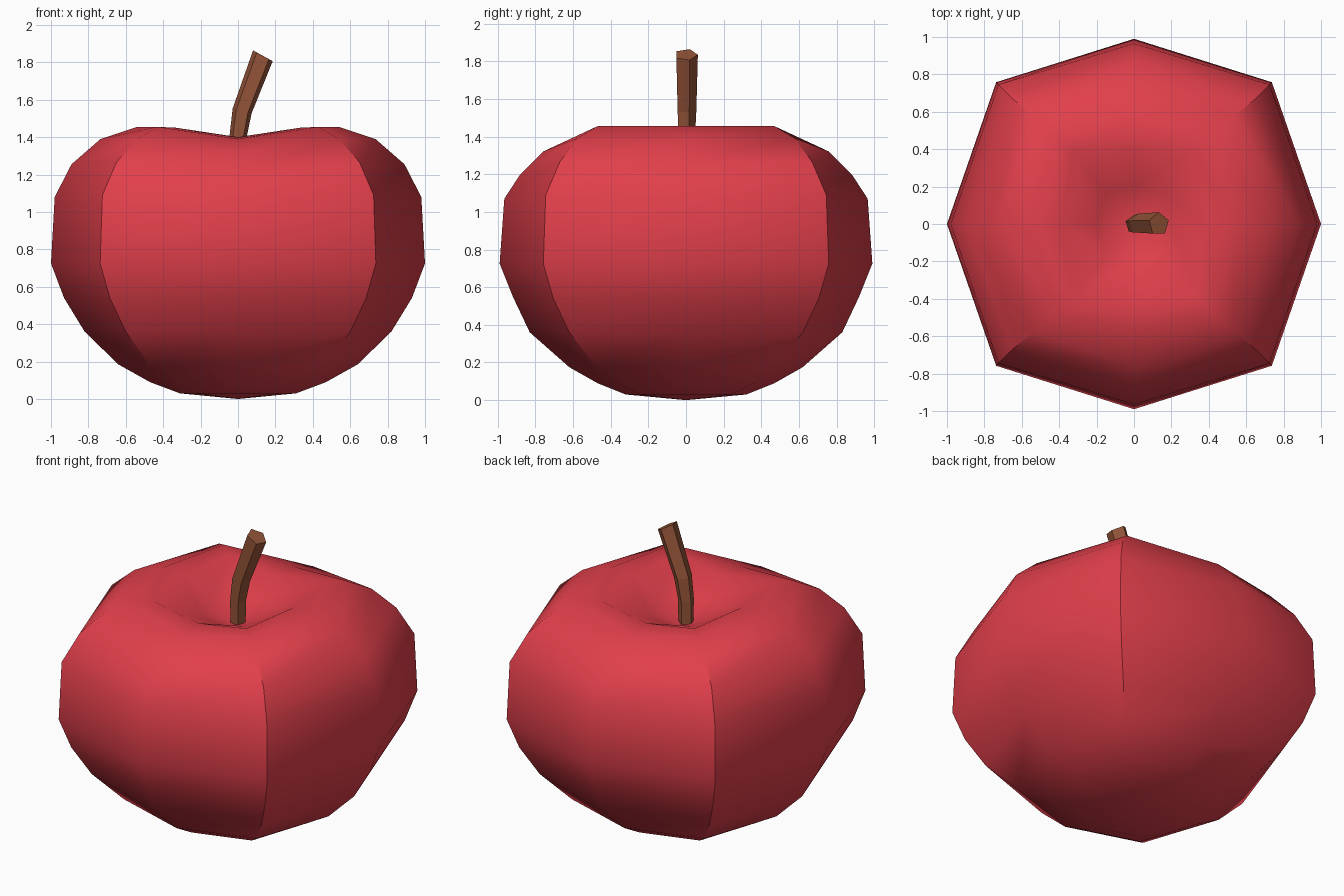
import bpy, bmesh, math
from mathutils import Vector

if "Cube" in bpy.data.objects:
    bpy.data.objects.remove(bpy.data.objects["Cube"])


def material(name, color):
    m = bpy.data.materials.new(name)
    m.diffuse_color = (*color, 1)
    m.use_nodes = True
    m.node_tree.nodes["Principled BSDF"].inputs["Base Color"].default_value = m.diffuse_color
    return m


def loft(name, rings, mat, bottom=None, top=None):
    """Skin a stack of closed rings; each end is a pole point or a flat cap."""
    bm = bmesh.new()
    loops = [[bm.verts.new(p) for p in ring] for ring in rings]
    n = len(loops[0])
    for a, b in zip(loops, loops[1:]):
        for i in range(n):
            j = (i + 1) % n
            bm.faces.new((a[i], a[j], b[j], b[i]))
    for loop, pole in ((loops[0], bottom), (loops[-1], top)):
        if pole is None:
            bm.faces.new(loop)
        else:
            v = bm.verts.new(pole)
            for i in range(n):
                bm.faces.new((loop[i], loop[(i + 1) % n], v))
    bmesh.ops.recalc_face_normals(bm, faces=bm.faces)
    me = bpy.data.meshes.new(name)
    bm.to_mesh(me)
    bm.free()
    me.materials.append(mat)
    ob = bpy.data.objects.new(name, me)
    bpy.context.collection.objects.link(ob)
    return ob


# Fruit: eight-sided rings given as side (x, z), front (y, z), corner (x, y, z)
profile = [
    ((.31, .03), (.32, .03), (.23, .24, .03)),
    ((.47, .09), (.47, .09), (.35, .36, .09)),
    ((.64, .185), (.62, .175), (.47, .48, .18)),
    ((.82, .36), (.83, .36), (.60, .62, .36)),
    ((.93, .54), (.92, .55), (.685, .705, .54)),
    ((1.0, .725), (.99, .725), (.737, .758, .725)),
    ((.98, 1.08), (.965, 1.07), (.725, .745, 1.09)),
    ((.89, 1.255), (.88, 1.20), (.65, .67, 1.265)),
    ((.735, 1.39), (.76, 1.32), (.54, .58, 1.39)),
    ((.54, 1.455), (.57, 1.39), (.43, .47, 1.455)),
    ((.39, 1.45), (.40, 1.40), (.33, .39, 1.45)),
    ((.20, 1.33), (.20, 1.31), (.15, .16, 1.33)),
]
rings = []
for (sx, sz), (fy, fz), (cx, cy, cz) in profile:
    rings.append([(sx, 0, sz), (cx, cy, cz), (0, fy, fz), (-cx, cy, cz),
                  (-sx, 0, sz), (-cx, -cy, cz), (0, -fy, fz), (cx, -cy, cz)])
fruit = loft("fruit", rings, material("red_skin", (.75, .05, .07)),
             bottom=(0, 0, 0), top=(0, 0, 1.24))
bpy.context.view_layer.objects.active = fruit
fruit.select_set(True)
bpy.ops.object.shade_smooth_by_angle(angle=math.radians(36))

# Stem: five-sided tube leaning toward +x; (x, z, tilt, radius)
path = [(0, 1.20, 0, .046), (0, 1.40, 4, .048), (.022, 1.54, 14, .055), (.133, 1.835, 29, .063)]
stem_rings = []
for x, z, tilt, r in path:
    t = math.radians(tilt)
    across = Vector((math.cos(t), 0, -math.sin(t)))
    ring = []
    for k in range(5):
        a = math.radians(90 + 72 * k)
        ring.append(Vector((x, 0, z)) + across * r * math.cos(a) + Vector((0, r * math.sin(a), 0)))
    stem_rings.append(ring)
loft("stem", stem_rings, material("brown_stem", (.30, .09, .04)))
